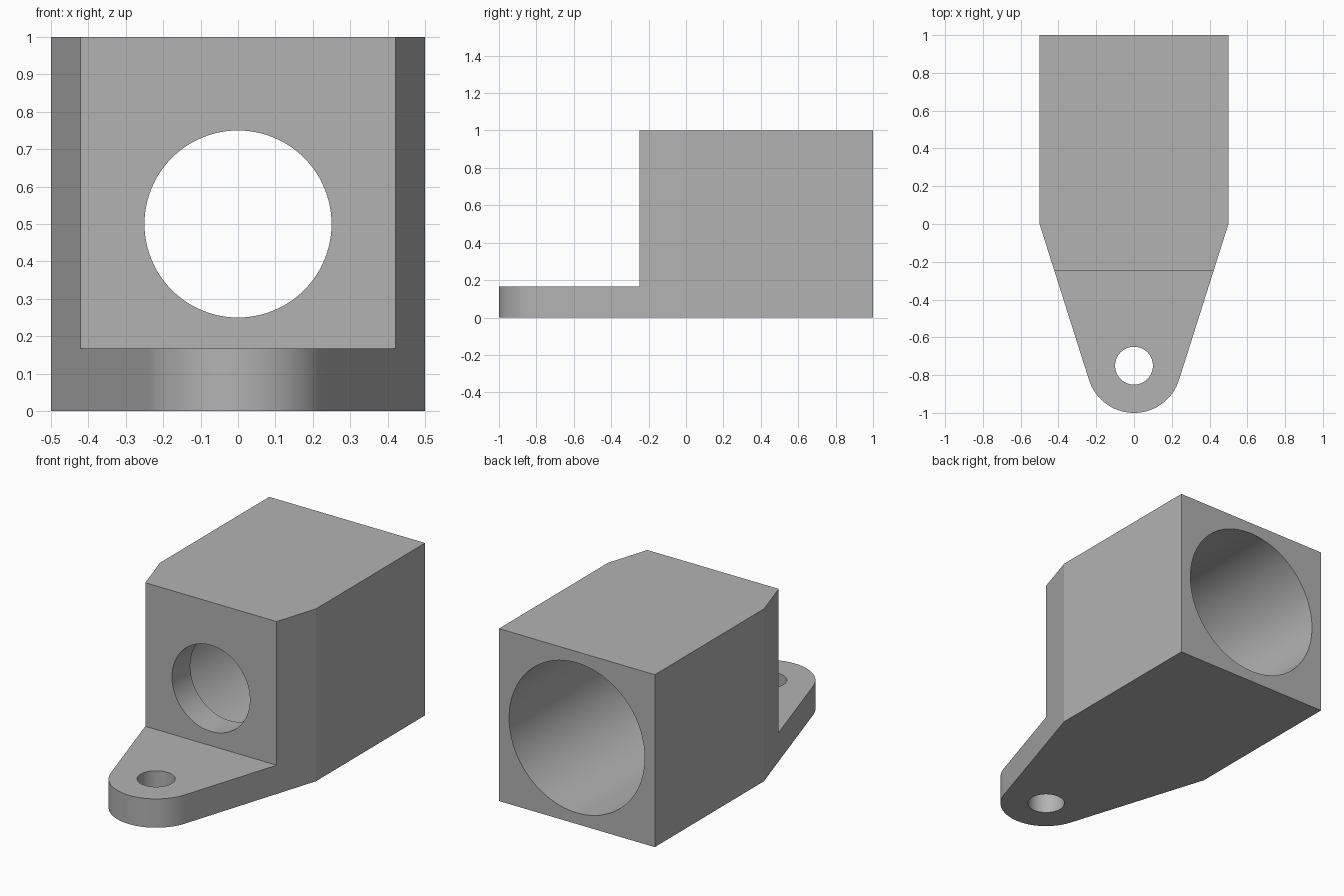
import bpy, bmesh
from math import sin, cos, pi, atan2, acos, hypot
from mathutils import Matrix, Vector

if "Cube" in bpy.data.objects:
    bpy.data.objects.remove(bpy.data.objects["Cube"], do_unlink=True)

HALF, HEIGHT, BACK = 0.5, 1.0, 1.0
EAR_Y, EAR_R, EAR_T = -0.75, 0.25, 0.167   # mounting ear
STEP_Y, WALL = -0.248, 0.167               # front wall of the block
BORE_Z, BORE_R, PORT_R, PIN_R = 0.5, 0.435, 0.25, 0.1

grey = bpy.data.materials.new("light grey")
grey.use_nodes = True
grey.diffuse_color = (0.448, 0.448, 0.448, 1)
grey.node_tree.nodes["Principled BSDF"].inputs["Base Color"].default_value = grey.diffuse_color


def make_object(name, bm):
    bmesh.ops.recalc_face_normals(bm, faces=bm.faces)
    mesh = bpy.data.meshes.new(name)
    bm.to_mesh(mesh)
    bm.free()
    mesh.materials.append(grey)
    obj = bpy.data.objects.new(name, mesh)
    bpy.context.collection.objects.link(obj)
    return obj


def cylinder(name, start, end, radius):
    start, end = Vector(start), Vector(end)
    axis = end - start
    turn = axis.to_track_quat("Z", "Y").to_matrix().to_4x4()
    bm = bmesh.new()
    bmesh.ops.create_cone(bm, cap_ends=True, segments=96, radius1=radius, radius2=radius,
                          depth=axis.length,
                          matrix=Matrix.Translation((start + end) / 2) @ turn)
    return make_object(name, bm)


def box(name, low, high):
    low, high = Vector(low), Vector(high)
    bm = bmesh.new()
    bmesh.ops.create_cube(bm, size=1, matrix=Matrix.Translation((low + high) / 2)
                          @ Matrix.Diagonal((*(high - low), 1)))
    return make_object(name, bm)


# Plan outline: square back, sides tapering tangentially into the round ear
tangent = atan2(-EAR_Y, HALF) - acos(EAR_R / hypot(HALF, EAR_Y))
steps = 48
outline = [(HALF, 0), (HALF, BACK), (-HALF, BACK), (-HALF, 0)]
for i in range(steps + 1):
    a = (pi - tangent) + i / steps * (pi + 2 * tangent)
    outline.append((EAR_R * cos(a), EAR_Y + EAR_R * sin(a)))

bm = bmesh.new()
base = bm.faces.new([bm.verts.new((x, y, 0)) for x, y in outline])
top = bmesh.ops.extrude_face_region(bm, geom=[base])["geom"]
bmesh.ops.translate(bm, vec=(0, 0, HEIGHT),
                    verts=[v for v in top if isinstance(v, bmesh.types.BMVert)])
body = make_object("bearing_block", bm)

# Cut the step above the ear, the wide bore, the front port and the pin hole
cutters = [
    box("step_cutter", (-1, -2, EAR_T), (1, STEP_Y, 2)),
    cylinder("bore_cutter", (0, STEP_Y + WALL, BORE_Z), (0, 2, BORE_Z), BORE_R),
    cylinder("port_cutter", (0, -2, BORE_Z), (0, 0.5, BORE_Z), PORT_R),
    cylinder("pin_cutter", (0, EAR_Y, -1), (0, EAR_Y, 0.5), PIN_R),
]
bpy.ops.object.select_all(action="DESELECT")
body.select_set(True)
bpy.context.view_layer.objects.active = body
for cutter in cutters:
    cutter.hide_render = True
    mod = body.modifiers.new(cutter.name, "BOOLEAN")
    mod.operation, mod.solver, mod.object = "DIFFERENCE", "EXACT", cutter
    bpy.ops.object.modifier_apply(modifier=mod.name)
for cutter in cutters:
    bpy.data.objects.remove(cutter, do_unlink=True)

bpy.ops.object.shade_smooth_by_angle(angle=pi / 12)
